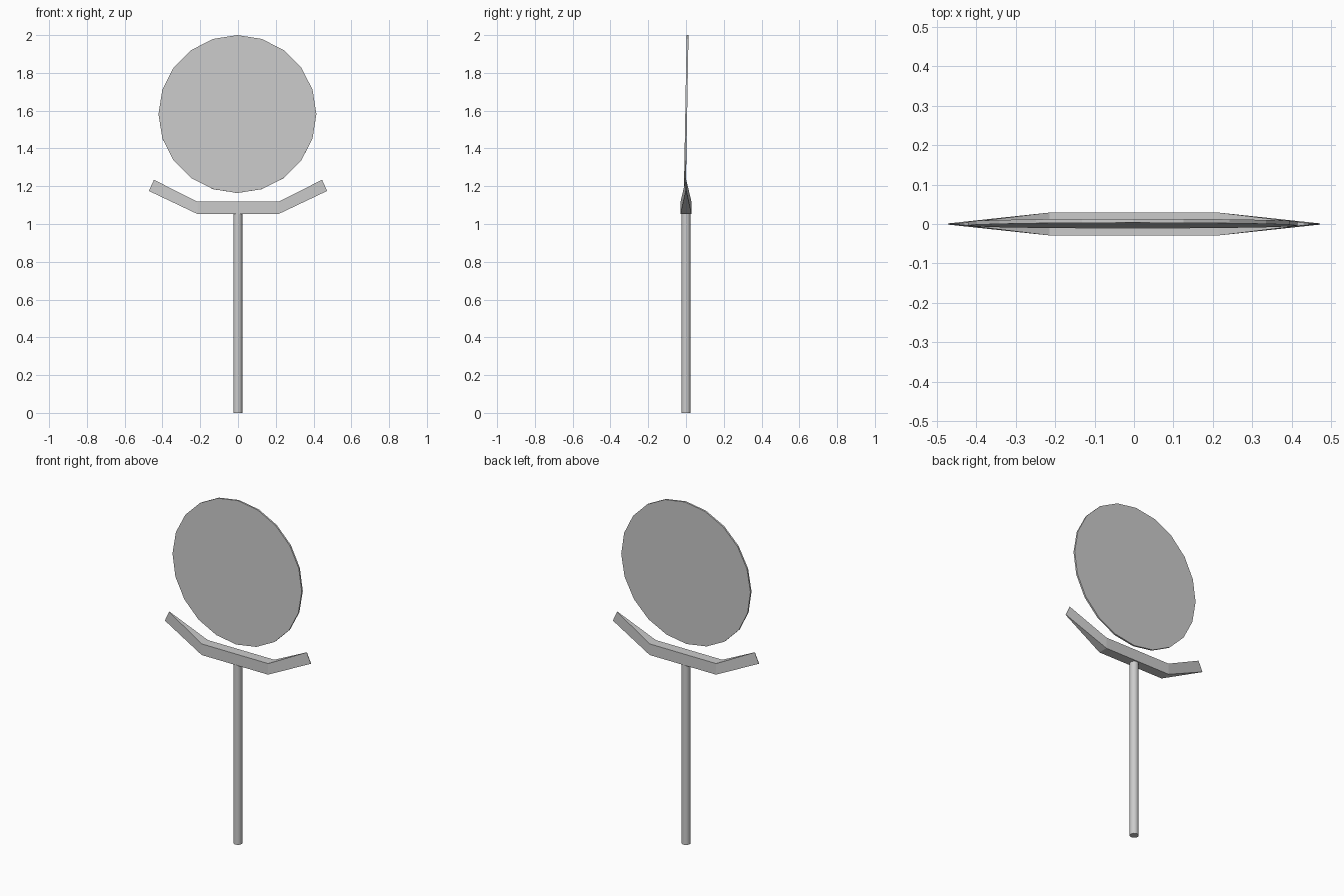
import bpy, bmesh, math

if "Cube" in bpy.data.objects:
    bpy.data.objects.remove(bpy.data.objects["Cube"])


def cylinder(name, radius, depth, sides, location, rotation=(0, 0, 0)):
    bpy.ops.mesh.primitive_cylinder_add(vertices=sides, radius=radius, depth=depth,
                                        location=location, rotation=rotation)
    obj = bpy.context.object
    obj.name = name
    return obj


# Upright post
post = cylinder("post", 0.024, 1.06, 16, (-0.001, 0, 0.53))
bpy.ops.object.shade_smooth_by_angle(angle=math.radians(30))

# Thin round sign plate, leaning back very slightly
cylinder("round_plate", 0.418, 0.01, 20, (-0.003, 0.001, 1.582),
         (math.radians(89), 0, 0))

# Cradle bracket: cross-sections (x, bottom z), (x, top z), half depth
sections = [((-0.472, 1.175), (-0.445, 1.234), 0.0015),
            ((-0.215, 1.053), (-0.215, 1.118), 0.029),
            ((0.215, 1.053), (0.215, 1.118), 0.029),
            ((0.472, 1.175), (0.445, 1.234), 0.0015)]
bm = bmesh.new()
rings = []
for (xb, zb), (xt, zt), d in sections:
    rings.append([bm.verts.new(p) for p in
                  ((xb, -d, zb), (xb, d, zb), (xt, d, zt), (xt, -d, zt))])
for a, b in zip(rings, rings[1:]):
    for i in range(4):
        j = (i + 1) % 4
        bm.faces.new((a[i], a[j], b[j], b[i]))
bm.faces.new(rings[0])
bm.faces.new(rings[-1])
bmesh.ops.recalc_face_normals(bm, faces=bm.faces)
mesh = bpy.data.meshes.new("cradle_bracket")
bm.to_mesh(mesh)
bm.free()
bpy.context.collection.objects.link(bpy.data.objects.new("cradle_bracket", mesh))
